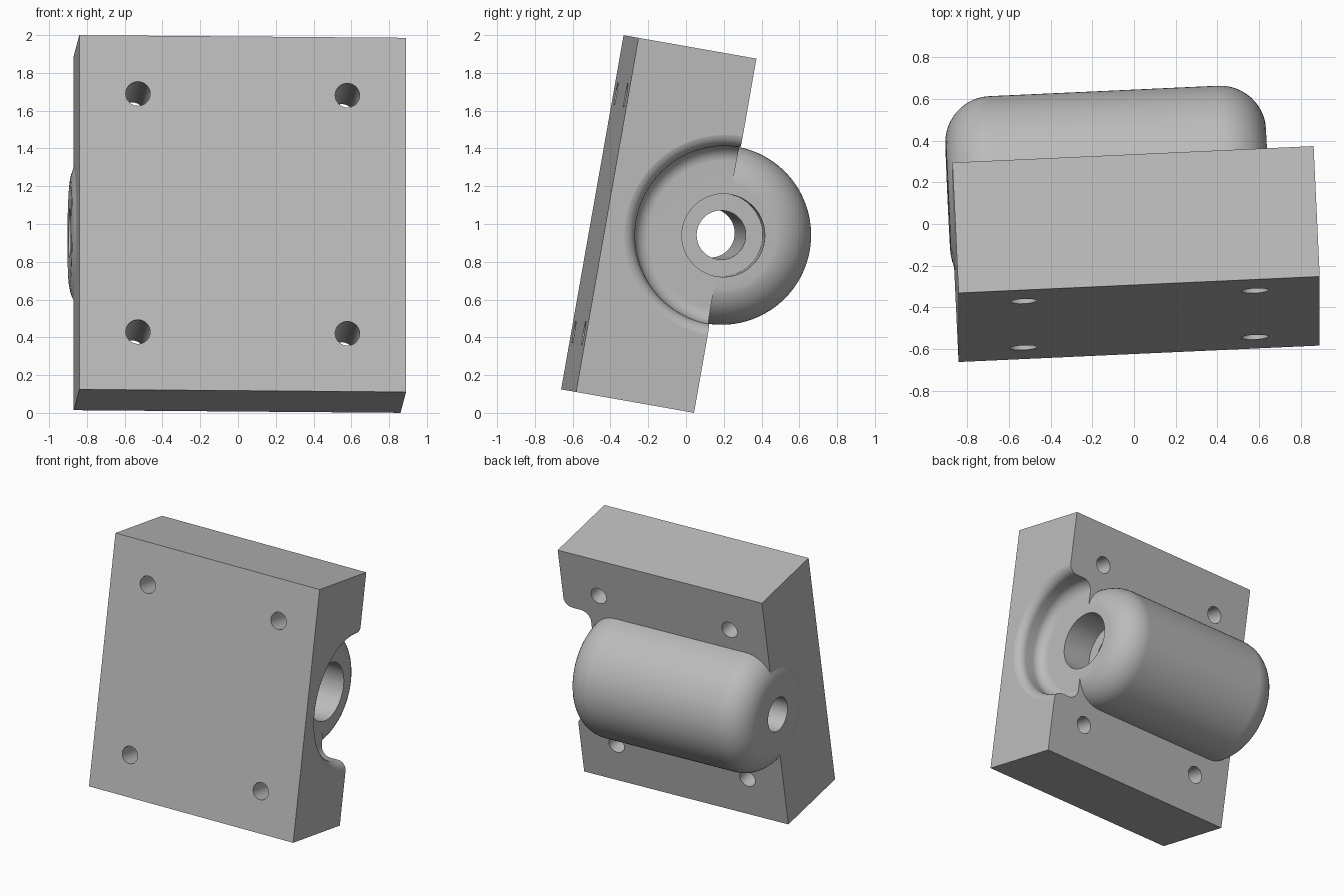
import bpy, bmesh, math
from mathutils import Matrix, Vector

cube = bpy.data.objects.get("Cube")
if cube:
    bpy.data.objects.remove(cube, do_unlink=True)

# Main dimensions: width along x, depth along y, height along z before tilting
W, D, H = 1.732, 0.635, 1.904
AXIS_Y = D / 2            # barrel axis lies on the back face
BARREL_R, ROUND = 0.475, 0.22
LEFT_END, FLOOR = -0.888, 0.648

grey = bpy.data.materials.new("light_grey")
grey.use_nodes = True
colour = (0.5, 0.5, 0.5, 1)
grey.diffuse_color = colour
grey.node_tree.nodes["Principled BSDF"].inputs["Base Color"].default_value = colour


def finish(name, bm):
    bmesh.ops.recalc_face_normals(bm, faces=bm.faces)
    mesh = bpy.data.meshes.new(name)
    bm.to_mesh(mesh)
    bm.free()
    mesh.materials.append(grey)
    obj = bpy.data.objects.new(name, mesh)
    bpy.context.collection.objects.link(obj)
    return obj


def arc(cx, cr, radius, start, end, n=12):
    """Points (x, radius) on an arc, angles in degrees."""
    angles = [math.radians(start + (end - start) * i / n) for i in range(n + 1)]
    return [(cx + radius * math.cos(a), cr + radius * math.sin(a)) for a in angles]


def lathe(name, profile, steps=96):
    """Closed solid turned around the barrel axis."""
    bm = bmesh.new()
    verts = [bm.verts.new((x, AXIS_Y + r, 0)) for x, r in profile]
    edges = [bm.edges.new(pair) for pair in zip(verts, verts[1:])]
    bmesh.ops.spin(bm, geom=verts + edges, cent=(0, AXIS_Y, 0), axis=(1, 0, 0),
                   angle=math.tau, steps=steps)
    bmesh.ops.remove_doubles(bm, verts=bm.verts, dist=1e-5)
    return finish(name, bm)


def rod(name, radius, length, centre, axis, segments=48):
    """Plain cylinder cutter."""
    bm = bmesh.new()
    turn = Vector((0, 0, 1)).rotation_difference(Vector(axis)).to_matrix().to_4x4()
    bmesh.ops.create_cone(bm, cap_ends=True, segments=segments, radius1=radius,
                          radius2=radius, depth=length,
                          matrix=Matrix.Translation(centre) @ turn)
    return finish(name, bm)


def combine(target, tool, operation):
    mod = target.modifiers.new(operation, 'BOOLEAN')
    mod.object, mod.operation, mod.solver = tool, operation, 'EXACT'
    bpy.context.view_layer.objects.active = target
    bpy.ops.object.modifier_apply(modifier=mod.name)
    bpy.data.objects.remove(tool, do_unlink=True)


# Mounting block
bm = bmesh.new()
bmesh.ops.create_cube(bm, size=1, matrix=Matrix.Diagonal((W, D, H, 1)))
block = finish("bearing_block", bm)

# Barrel with rounded ends
flat_r = BARREL_R - ROUND
right_end = FLOOR + 0.002
barrel = lathe("barrel",
               [(LEFT_END, 0)]
               + arc(LEFT_END + ROUND, flat_r, ROUND, 180, 90)
               + arc(right_end - ROUND, flat_r, ROUND, 90, 0)
               + [(right_end, 0)])
combine(block, barrel, 'UNION')

# Round recess with a filleted floor and a rolled lip
fillet, lip = 0.08, 0.07
recess = lathe("recess_cutter",
               [(FLOOR, 0)]
               + arc(FLOOR + fillet, BARREL_R - fillet, fillet, 180, 90, 8)
               + arc(W / 2 - lip + 0.001, BARREL_R + lip, lip, -90, 0, 8)
               + [(1.1, BARREL_R + lip), (1.1, 0)])
combine(block, recess, 'DIFFERENCE')

# Shaft bore and counterbore
combine(block, rod("bore_cutter", 0.13, 2.4, (0, AXIS_Y, 0), (1, 0, 0), 64), 'DIFFERENCE')
combine(block, rod("counterbore_cutter", 0.22, 0.5, (FLOOR, AXIS_Y, 0), (1, 0, 0), 64),
        'DIFFERENCE')

# Four mounting holes
for sx in (-1, 1):
    for sz in (-1, 1):
        hole = rod("mount_hole_cutter", 0.065, 1, (sx * 0.555, 0, sz * 0.64), (0, 1, 0), 32)
        combine(block, hole, 'DIFFERENCE')

# Smooth curves, crisp edges
bpy.ops.object.select_all(action='DESELECT')
block.select_set(True)
bpy.context.view_layer.objects.active = block
bpy.ops.object.shade_smooth_by_angle(angle=math.radians(30))
normals = block.modifiers.new("flat_face_normals", 'WEIGHTED_NORMAL')
normals.keep_sharp = True

# Tilted pose
block.matrix_world = (Matrix.Translation((0.01, -0.144, 1.0))
                      @ Matrix.Rotation(math.radians(-10), 4, 'X')
                      @ Matrix.Rotation(math.radians(2.65), 4, 'Z'))
